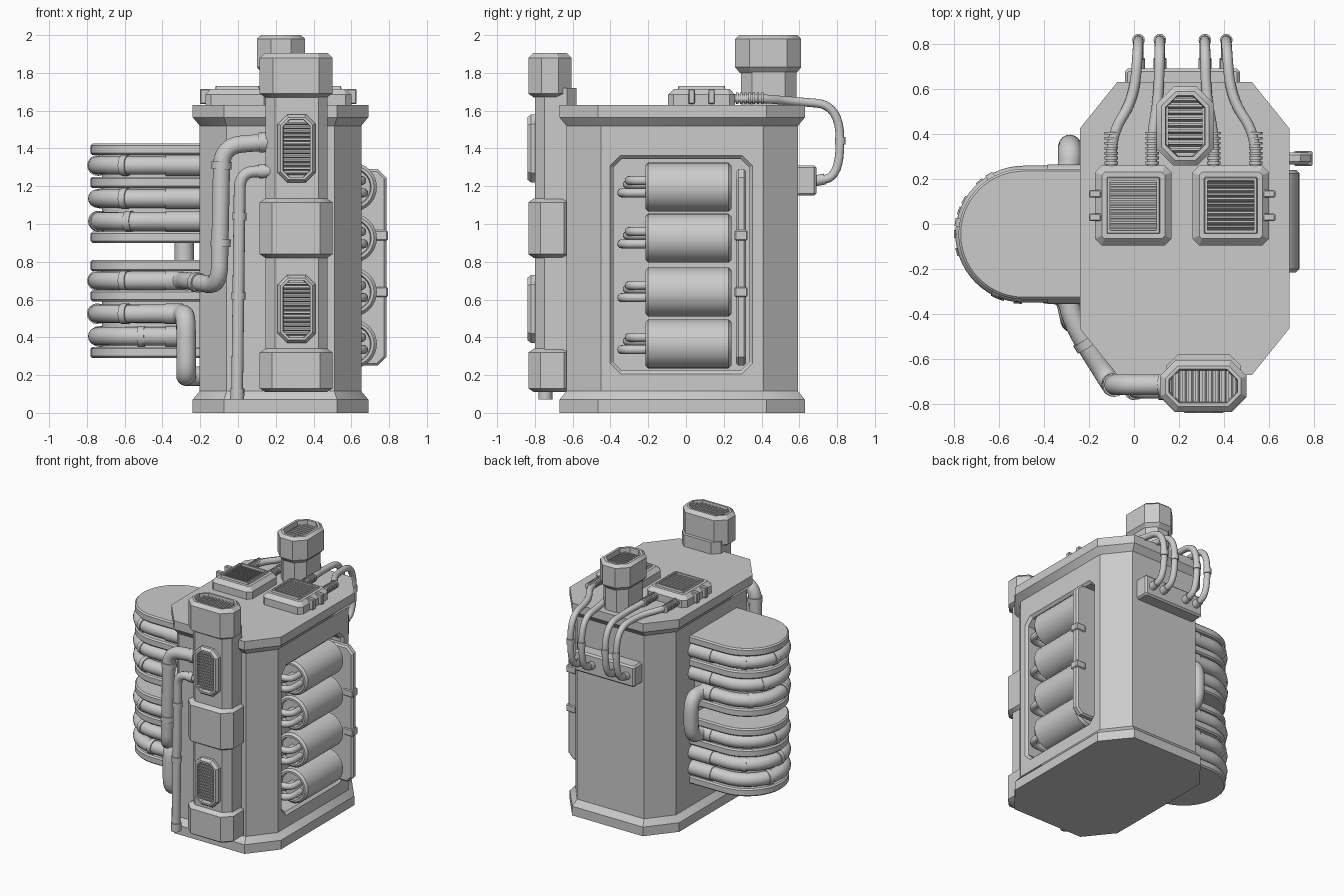
import bpy, bmesh
from math import sin, cos, pi, radians
from mathutils import Vector

if "Cube" in bpy.data.objects:
    bpy.data.objects.remove(bpy.data.objects["Cube"])

UP = lambda u, v, w: (u, v, w)
UP_TURNED = lambda u, v, w: (v, u, w)
FRONT = lambda u, v, w: (u, -w, v)      # w points to the front
SIDE = lambda u, v, w: (w, u, v)        # w points to the right


def finish(name, bm):
    bmesh.ops.recalc_face_normals(bm, faces=bm.faces)
    me = bpy.data.meshes.new(name)
    bm.to_mesh(me)
    bm.free()
    ob = bpy.data.objects.new(name, me)
    bpy.context.collection.objects.link(ob)
    return ob


def octagon(x0, x1, y0, y1, cx, cy=None):
    """Rectangle with cut corners, as a function of inset."""
    cy = cy or cx

    def f(i):
        a, b, c, d = x0 + i, x1 - i, y0 + i, y1 - i
        p, q = max(cx - .586 * i, .004), max(cy - .586 * i, .004)
        return [(a + p, c), (b - p, c), (b, c + q), (b, d - q),
                (b - p, d), (a + p, d), (a, d - q), (a, c + q)]
    return f


def disc(cu, cv, r, n=32):
    return lambda i: [(cu + (r - i) * cos(2 * pi * k / n), cv + (r - i) * sin(2 * pi * k / n)) for k in range(n)]


def loft(name, outline, levels, to=UP):
    """Skin an outline through (height, inset) levels and cap both ends."""
    bm = bmesh.new()
    rings = [[bm.verts.new(to(u, v, w)) for u, v in outline(i)] for w, i in levels]
    n = len(rings[0])
    for a, b in zip(rings, rings[1:]):
        for k in range(n):
            bm.faces.new((a[k], a[(k + 1) % n], b[(k + 1) % n], b[k]))
    bm.faces.new(rings[0])
    bm.faces.new(rings[-1])
    return finish(name, bm)


def block(name, x0, x1, y0, y1, z0, z1, c=.01):
    return loft(name, octagon(x0, x1, y0, y1, c), [(z0, c), (z0 + c, 0), (z1 - c, 0), (z1, c)])


def slats(name, u0, u1, v0, v1, w0, w1, n, lean, to=UP):
    """Row of leaning slats running along u."""
    bm = bmesh.new()
    step = (v1 - v0) / n
    for k in range(n):
        v, t = v0 + step * (k + .2), step * .4
        sec = [(v, w0), (v + t, w0), (v + t + lean, w1), (v + lean, w1)]
        a, b = [[bm.verts.new(to(u, p, w)) for p, w in sec] for u in (u0, u1)]
        for j in range(4):
            bm.faces.new((a[j], a[(j + 1) % 4], b[(j + 1) % 4], b[j]))
        bm.faces.new(a)
        bm.faces.new(b)
    return finish(name, bm)


def pipe(name, pts, r, fillet=0.0):
    """Round tube along a path with filleted corners."""
    pts = [Vector(p) for p in pts]
    path = [pts[0]]
    for a, p, b in zip(pts, pts[1:], pts[2:]):
        if not fillet:
            path.append(p)
            continue
        s = p + (a - p).normalized() * min(fillet, (a - p).length * .49)
        e = p + (b - p).normalized() * min(fillet, (b - p).length * .49)
        path += [s * (1 - t) ** 2 + p * 2 * t * (1 - t) + e * t * t for t in [k / 8 for k in range(9)]]
    path.append(pts[-1])
    cu = bpy.data.curves.new(name, 'CURVE')
    cu.dimensions = '3D'
    cu.bevel_depth, cu.bevel_resolution, cu.use_fill_caps = r, 6, True
    sp = cu.splines.new('POLY')
    sp.points.add(len(path) - 1)
    for q, p in zip(sp.points, path):
        q.co = (*p, 1)
    ob = bpy.data.objects.new(name, cu)
    bpy.context.collection.objects.link(ob)
    return ob


# Cabinet with base, flared rim and a recess cut into the right side
body = loft('cabinet', octagon(-.24, .69, -.67, .63, .165, .205),
            [(0, 0), (.07, 0), (.115, .037), (1.52, .037), (1.565, 0), (1.63, 0)])
cutter = loft('recess_cutter', octagon(-.41, .36, .20, 1.37, .06),
              [(.50, .025), (.635, .025), (.66, 0), (.8, 0)], SIDE)
cutter.hide_render = True
mod = body.modifiers.new('recess', 'BOOLEAN')
mod.object, mod.operation, mod.solver = cutter, 'DIFFERENCE', 'EXACT'
bpy.context.view_layer.objects.active = body
bpy.ops.object.modifier_apply(modifier='recess')
bpy.data.objects.remove(cutter)

# Canisters in the recess, each with a bent pair of feed tubes
for z in (1.195, .925, .64, .365):
    loft('canister', disc(.605, z, .13),
         [(.19, .045), (.19, .035), (.215, .03), (.215, .015), (.20, 0), (-.225, 0),
          (-.24, .015), (-.24, .03)], lambda u, v, w: (u, -w, v))
    for x, dz, y in ((.665, -.03, -.34), (.60, .015, -.31), (.655, .035, -.30)):
        pipe('feed_tube', [(x, -.17, z + dz), (x, y, z + dz), (.48, y, z + dz)], .024, .08)

# Upright plate and its clamps beside the canisters
loft('upright_plate', octagon(.45, .785, .25, 1.29, .045),
     [(-.318, .012), (-.306, 0), (-.277, 0), (-.265, .012)], FRONT)
for z in (.94, .64):
    block('plate_clamp', .71, .793, .258, .325, z - .027, z + .027, .006)

# Front column: shaft, three collars, top grille, two front vents
loft('column_shaft', octagon(.145, .475, -.80, -.58, .05), [(.15, 0), (1.72, 0)])
for z0, z1 in ((.11, .34), (.82, 1.135)):
    loft('column_collar', octagon(.115, .50, -.835, -.58, .065),
         [(z0, .03), (z0 + .02, 0), (z1 - .02, 0), (z1, .03)])
loft('column_head', octagon(.115, .50, -.835, -.605, .07),
     [(1.67, .03), (1.69, 0), (1.88, 0), (1.905, .025), (1.905, .04), (1.85, .045)])
slats('column_head_slats', -.79, -.65, .16, .455, 1.84, 1.89, 10, .008, UP_TURNED)
for z in (1.40, .55):
    loft('column_vent', octagon(.21, .41, z - .18, z + .18, .05),
         [(.78, 0), (.82, 0), (.84, .015), (.84, .028), (.805, .03)], FRONT)
    slats('column_vent_slats', .24, .38, z - .145, z + .14, .80, .832, 13, .008, FRONT)

# Rear chimney
loft('chimney_shaft', octagon(.12, .335, .29, .585, .06), [(1.6, 0), (1.83, 0)])
loft('chimney_head', octagon(.10, .355, .26, .61, .075),
     [(1.80, .025), (1.83, 0), (1.98, 0), (2.0, .022), (2.0, .04), (1.92, .045)])
slats('chimney_slats', .15, .305, .31, .56, 1.91, 1.97, 9, .01)

# Two grille boxes on the roof with side clips
for cx, s, lean in ((-.003, -1, -.012), (.43, 1, .012)):
    loft('roof_box', octagon(cx - .17, cx + .17, -.095, .26, .03),
         [(1.62, 0), (1.685, 0), (1.715, .03), (1.715, .052), (1.73, .055), (1.73, .066), (1.69, .066)])
    slats('roof_box_slats', cx - .105, cx + .105, -.03, .195, 1.685, 1.722, 11, lean)
    for y in (.03, .135):
        e = cx + s * .17
        block('roof_box_clip', e - .028, e + .028, y - .017, y + .017, 1.635, 1.715, .005)

# Rear socket block and the four ribbed hoses feeding it
block('hose_socket', -.04, .47, .55, .69, 1.15, 1.31, .012)
for x0, x1 in ((-.10, .02), (.08, .115), (.355, .315), (.54, .41)):
    xm = x1 + (x0 - x1) * .15
    pipe('hose', [(x0, .2, 1.665), (x0, .40, 1.665), (xm, .56, 1.65), (x1, .815, 1.63),
                  (x1, .815, 1.25), (x1, .66, 1.225)], .023, .18)
    for k in range(7):
        y = .265 + k * .022
        pipe('hose_rib', [(x0, y, 1.665), (x0, y + .012, 1.665)], .03)
    pipe('hose_collar', [(x1, .817, 1.42), (x1, .817, 1.46)], .028)
    pipe('hose_end', [(x1, .68, 1.228), (x1, .735, 1.238)], .029)

# Coil unit on the left: two stacks of slabs around a core
CX, CY, R = -.49, -.045, .255


def stadium(i):
    r = .29 - i
    arc = [(CX - r * sin(pi * k / 28), CY - r * cos(pi * k / 28)) for k in range(29)]
    return [(-.2, CY - r)] + arc + [(-.2, CY + r)]


for z0, zm, z1 in ((.90, 1.19, 1.425), (.29, .59, .81)):
    loft('coil_core', stadium, [(z0 + .02, .06), (z1 - .02, .06)])
    for z in (z0, zm, z1 - .06):
        loft('coil_slab', stadium, [(z, .01), (z + .01, 0), (z + .05, 0), (z + .06, .01)])

# Coil tubes with sleeves and collars: height, front end, rear end, collar angles
for z, xf, xr, angles in ((1.31, -.2, -.2, (25, 100, 150)), (1.135, -.2, -.2, (25, 120)),
                          (1.015, -.2, -.28, (20, 75, 140)), (.70, -.29, -.28, (25, 100)),
                          (.525, -.29, -.2, (25, 90, 150)), (.405, -.24, -.2, (5, 110))):
    arc = [(CX - R * sin(pi * k / 28), CY - R * cos(pi * k / 28), z) for k in range(29)]
    pipe('coil_tube', [(xf, CY - R, z)] + arc + [(xr, CY + R, z)], .049)
    for y, x in ((CY - R, xf), (CY + R, xr)):
        pipe('coil_sleeve', [(-.385, y, z), (x, y, z)], .055)
    for a in angles:
        a = radians(a)
        c, t = Vector((CX - R * sin(a), CY - R * cos(a), z)), Vector((-cos(a), sin(a), 0)) * .018
        pipe('coil_collar', [c - t, c + t], .055)

# Return bends at the rear and lower front of the coil
pipe('rear_bend', [(-.34, .21, 1.015), (-.285, .23, 1.015), (-.285, .345, 1.0), (-.285, .345, .715),
                   (-.285, .23, .70), (-.34, .21, .70)], .052, .11)
pipe('lower_bend', [(-.40, -.30, .525), (-.30, -.31, .525), (-.275, -.43, .515), (-.275, -.43, .195),
                    (-.275, -.33, .195), (-.18, -.30, .195)], .052, .1)

# Thick riser from the coil to the column
pipe('riser_pipe', [(-.40, -.30, .70), (-.30, -.31, .70), (-.265, -.45, .70), (-.10, -.715, .67),
                    (-.085, -.715, 1.415), (.17, -.715, 1.435)], .046, .11)
for a, b in (((-.092, -.715, .88), (-.091, -.715, .92)), ((-.087, -.715, 1.29), (-.086, -.715, 1.33)),
             ((.11, -.715, 1.43), (.15, -.715, 1.434)), ((-.225, -.515, .692), (-.205, -.547, .689))):
    pipe('riser_collar', [a, b], .053)

# Thin drain pipe
pipe('drain_pipe', [(-.005, -.745, .07), (.01, -.745, 1.275), (.17, -.745, 1.28)], .031, .09)
for z0, z1 in ((.07, .13), (.60, .64), (1.02, 1.06)):
    pipe('drain_collar', [(z0 * .012 - .005, -.745, z0), (z1 * .012 - .005, -.745, z1)], .037)
pipe('drain_collar', [(.11, -.745, 1.278), (.15, -.745, 1.28)], .037)

# Turn tubes into meshes and smooth only the round parts
bpy.ops.object.select_all(action='DESELECT')
for ob in bpy.context.scene.objects:
    if ob.type == 'CURVE':
        ob.select_set(True)
        bpy.context.view_layer.objects.active = ob
bpy.ops.object.convert(target='MESH')
bpy.ops.object.select_all(action='SELECT')
bpy.ops.object.shade_smooth_by_angle(angle=radians(30))
